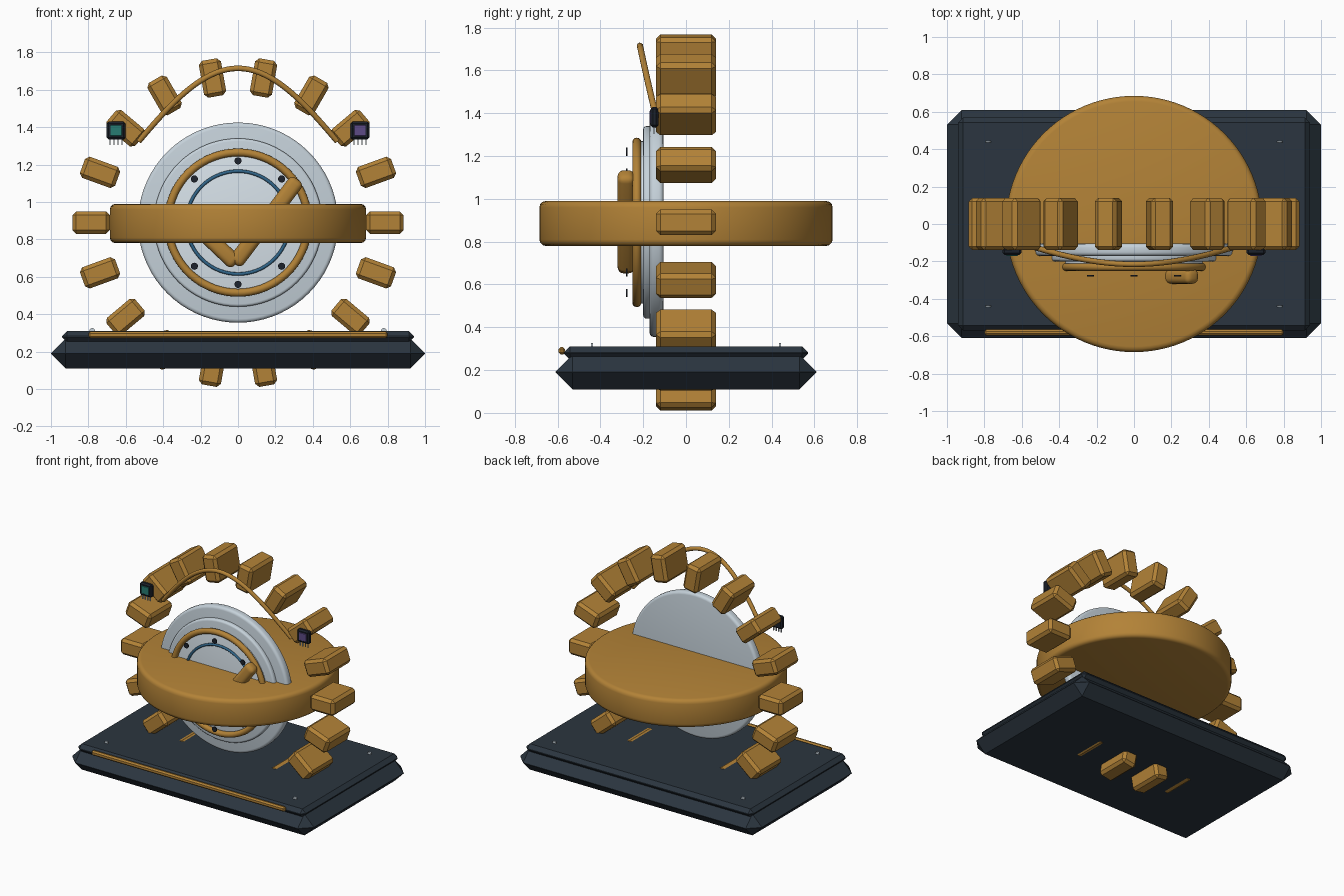
import bpy, bmesh
from math import pi, cos, sin, radians, atan2, hypot
from mathutils import Matrix, Vector

if "Cube" in bpy.data.objects:
    bpy.data.objects.remove(bpy.data.objects["Cube"])

CZ = 0.89  # height of the gear centre


def material(name, rgb):
    m = bpy.data.materials.new(name)
    m.diffuse_color = (*rgb, 1)
    m.use_nodes = True
    m.node_tree.nodes["Principled BSDF"].inputs["Base Color"].default_value = m.diffuse_color
    return m


GOLD = material("gold", (0.45, 0.225, 0.038))
DARK = material("dark_slate", (0.024, 0.036, 0.05))
BLACK = material("black_plastic", (0.012, 0.016, 0.025))
SILVER = material("silver", (0.56, 0.64, 0.70))
PALE = material("pale_face", (0.68, 0.76, 0.82))
BLUE = material("blue", (0.03, 0.13, 0.25))
TEAL = material("teal", (0.02, 0.2, 0.17))
PURPLE = material("purple", (0.11, 0.07, 0.24))


def finish(name, bm, mat, matrix, bevel=0, segments=1, smooth=False):
    if bevel:
        edges = [e for e in bm.edges if e.calc_face_angle(0) > radians(40)]
        bmesh.ops.bevel(bm, geom=edges, offset=bevel, segments=segments,
                        profile=0.5, affect='EDGES', clamp_overlap=True)
    bmesh.ops.transform(bm, matrix=matrix, verts=bm.verts)
    bmesh.ops.recalc_face_normals(bm, faces=bm.faces)
    mesh = bpy.data.meshes.new(name)
    bm.to_mesh(mesh)
    bm.free()
    mesh.materials.append(mat)
    ob = bpy.data.objects.new(name, mesh)
    bpy.context.collection.objects.link(ob)
    if smooth:
        bpy.ops.object.select_all(action='DESELECT')
        ob.select_set(True)
        bpy.context.view_layer.objects.active = ob
        bpy.ops.object.shade_smooth_by_angle(angle=radians(35))
    return ob


def box(name, loc, size, mat, bevel=0, segments=1, angle=0):
    # angle turns the box in the front plane, from +x towards +z
    bm = bmesh.new()
    bmesh.ops.create_cube(bm, size=1)
    bmesh.ops.scale(bm, vec=size, verts=bm.verts)
    m = Matrix.Translation(loc) @ Matrix.Rotation(-angle, 4, 'Y')
    return finish(name, bm, mat, m, bevel, segments, segments > 1)


def cylinder(name, loc, r, depth, mat, facing='Z', bevel=0, segments=3, sides=72):
    bm = bmesh.new()
    bmesh.ops.create_cone(bm, cap_ends=True, segments=sides, radius1=r, radius2=r, depth=depth)
    m = Matrix.Translation(loc)
    if facing == 'Y':
        m = m @ Matrix.Rotation(pi / 2, 4, 'X')
    return finish(name, bm, mat, m, bevel, segments, True)


def ring(name, y, major, minor, mat):
    bpy.ops.mesh.primitive_torus_add(location=(0, y, CZ), rotation=(pi / 2, 0, 0),
                                     major_radius=major, minor_radius=minor,
                                     major_segments=72, minor_segments=12)
    ob = bpy.context.object
    ob.name = name
    ob.data.materials.append(mat)
    bpy.ops.object.shade_smooth()


# stepped base with front trim and corner screws
box("base_plinth", (0, 0, 0.19), (2, 1.22, 0.16), DARK, 0.079)
box("base_top_slab", (0, 0, 0.28), (1.88, 1.14, 0.06), DARK, 0.027)
box("front_trim", (0, -0.58, 0.29), (1.6, 0.03, 0.036), GOLD, 0.01)
for sx in (-1, 1):
    for sy in (-1, 1):
        cylinder("base_screw", (sx * 0.78, sy * 0.44, 0.311), 0.015, 0.01, SILVER, 'Y', sides=16)

# horizontal gold drum
cylinder("gold_drum", (0, 0, 0.885), 0.685, 0.21, GOLD, bevel=0.03, sides=96)

# ring of gear teeth
for i in range(18):
    a = radians(20 * i)
    box("gear_tooth", (0.785 * cos(a), 0, CZ + 0.785 * sin(a)), (0.2, 0.28, 0.12), GOLD, 0.02, 1, a)

# layered dial on the front
cylinder("dial_back", (0, -0.138, CZ), 0.535, 0.065, SILVER, 'Y', 0.02)
cylinder("dial_step", (0, -0.175, CZ), 0.45, 0.05, SILVER, 'Y', 0.015)
cylinder("dial_face", (0, -0.2, CZ), 0.38, 0.04, PALE, 'Y', 0.008)
ring("dial_bezel", -0.23, 0.375, 0.021, GOLD)
ring("dial_inner_ring", -0.225, 0.275, 0.009, BLUE)
for i in range(8):
    a = radians(45 * i)
    cylinder("dial_stud", (0.33 * cos(a), -0.277, CZ + 0.33 * sin(a)), 0.019, 0.008,
             BLACK, 'Y', sides=20)

# check-shaped pair of bars on the dial
for name, (x0, z0), (x1, z1) in (("check_long_bar", (-0.02, 0.67), (0.32, 1.12)),
                                 ("check_short_bar", (-0.01, 0.67), (-0.20, 0.85))):
    box(name, ((x0 + x1) / 2, -0.28, (z0 + z1) / 2),
        (hypot(x1 - x0, z1 - z0), 0.08, 0.085), GOLD, 0.03, 4, atan2(z1 - z0, x1 - x0))

# arched wire over the dial
curve = bpy.data.curves.new("arched_wire", 'CURVE')
curve.dimensions = '3D'
curve.bevel_depth = 0.015
curve.bevel_resolution = 3
curve.resolution_u = 20
curve.use_fill_caps = True
spline = curve.splines.new('BEZIER')
spline.bezier_points.add(2)
path = (((-0.53, -0.125, 1.325), (0.15, -0.045, 0.175)),
        ((0, -0.215, 1.715), (0.2, 0, 0)),
        ((0.53, -0.125, 1.325), (0.15, 0.045, -0.175)))
for p, (co, tangent) in zip(spline.bezier_points, path):
    p.handle_left_type = p.handle_right_type = 'FREE'
    p.co = co
    p.handle_left = Vector(co) - Vector(tangent)
    p.handle_right = Vector(co) + Vector(tangent)
curve.materials.append(GOLD)
bpy.context.collection.objects.link(bpy.data.objects.new("arched_wire", curve))

# small chips on the upper side teeth
for sx, side, colour in ((-1, "left", TEAL), (1, "right", PURPLE)):
    x = sx * 0.652
    box(side + "_chip_body", (x, -0.147, 1.382), (0.1, 0.036, 0.096), BLACK, 0.01)
    box(side + "_chip_face", (x, -0.166, 1.382), (0.062, 0.008, 0.058), colour, 0.002)
    for k in range(4):
        box(side + "_chip_pin", (x + (k - 1.5) * 0.021, -0.15, 1.322), (0.006, 0.006, 0.036), SILVER)
